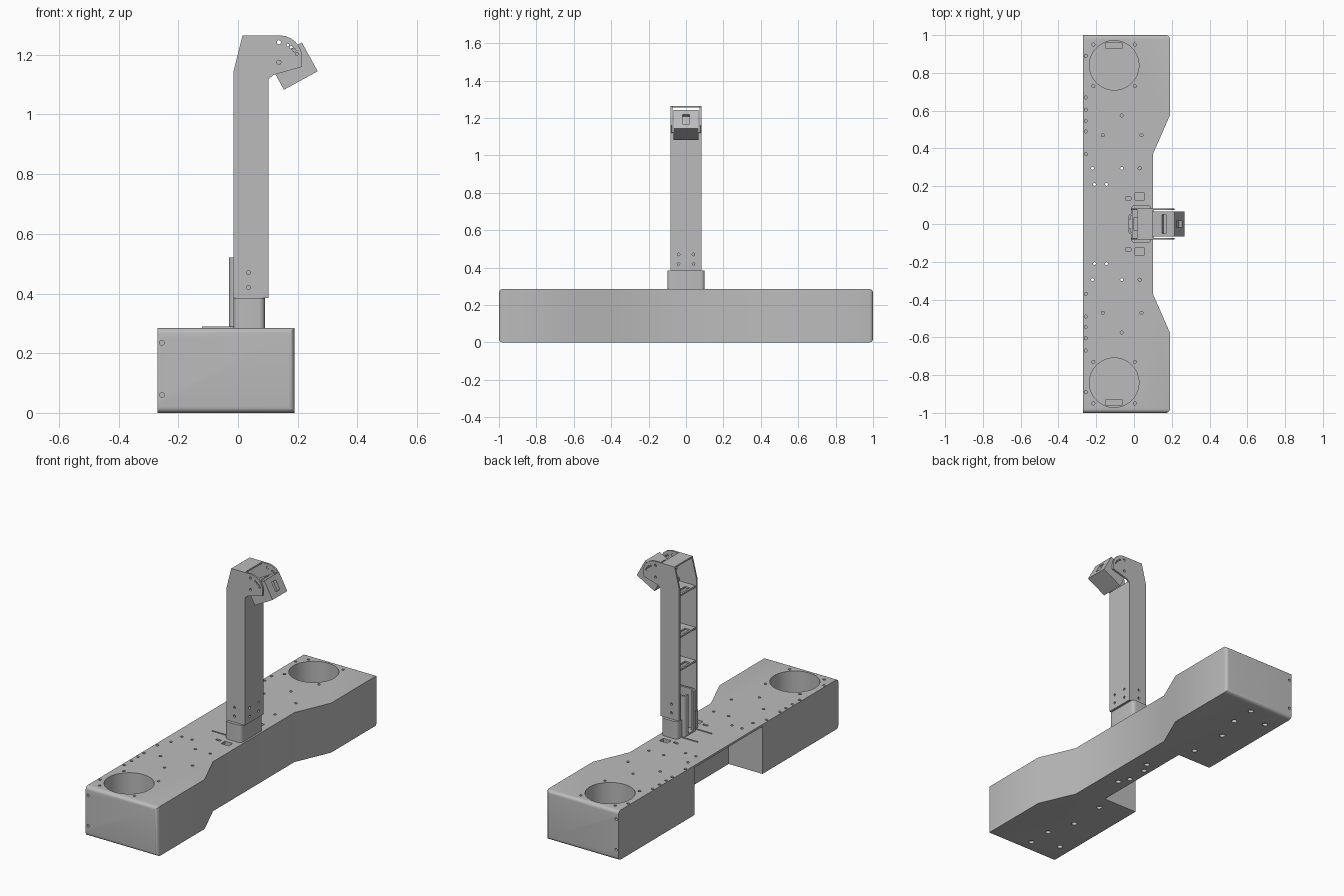
import bpy, bmesh, math
from mathutils import Matrix, Vector

if "Cube" in bpy.data.objects:
    bpy.data.objects.remove(bpy.data.objects["Cube"], do_unlink=True)

grey = bpy.data.materials.new("mid grey")
grey.use_nodes = True
grey.diffuse_color = (0.5, 0.5, 0.5, 1)
grey.node_tree.nodes["Principled BSDF"].inputs["Base Color"].default_value = (0.5, 0.5, 0.5, 1)


def finish(bm, name):
    bmesh.ops.recalc_face_normals(bm, faces=bm.faces)
    mesh = bpy.data.meshes.new(name)
    bm.to_mesh(mesh)
    bm.free()
    mesh.materials.append(grey)
    ob = bpy.data.objects.new(name, mesh)
    bpy.context.scene.collection.objects.link(ob)
    return ob


def add_box(bm, lo, hi):
    lo, hi = Vector(lo), Vector(hi)
    m = Matrix.Translation((lo + hi) / 2) @ Matrix.Diagonal((*(hi - lo), 1))
    return bmesh.ops.create_cube(bm, size=1, matrix=m)["verts"]


def add_rod(bm, at, r, depth, axis="Z", seg=16):
    turn = {"X": Matrix.Rotation(math.pi / 2, 4, "Y"), "Z": Matrix(),
            "Y": Matrix.Rotation(math.pi / 2, 4, "X")}[axis]
    bmesh.ops.create_cone(bm, cap_ends=True, segments=seg, radius1=r, radius2=r,
                          depth=depth, matrix=Matrix.Translation(at) @ turn)


def box(name, lo, hi, round_upright=0):
    bm = bmesh.new()
    add_box(bm, lo, hi)
    if round_upright:
        upright = [e for e in bm.edges if abs(e.verts[0].co.z - e.verts[1].co.z) > 0.01]
        bmesh.ops.bevel(bm, geom=upright, offset=round_upright, segments=5,
                        profile=0.5, affect="EDGES")
    return finish(bm, name)


def prism(bm, points, push):
    face = bm.faces.new([bm.verts.new(p) for p in points])
    new = bmesh.ops.extrude_face_region(bm, geom=[face])["geom"]
    bmesh.ops.translate(bm, vec=push, verts=[g for g in new if isinstance(g, bmesh.types.BMVert)])


def cut(ob, bm):
    """Subtract the cutter shape from the object and drop the cutter."""
    cutter = finish(bm, "cutter")
    mod = ob.modifiers.new("cut", "BOOLEAN")
    mod.object, mod.operation, mod.solver = cutter, "DIFFERENCE", "EXACT"
    bpy.context.view_layer.update()
    old = ob.data
    ob.data = bpy.data.meshes.new_from_object(
        ob.evaluated_get(bpy.context.evaluated_depsgraph_get()))
    ob.modifiers.clear()
    bpy.data.meshes.remove(old)
    bpy.data.objects.remove(cutter, do_unlink=True)


TOP = 0.285
# Long base with a narrow waist and rounded end caps
half = [(0.10, 0.37), (0.19, 0.575), (0.19, 1), (-0.27, 1)]
outline = half + [(x, -y) for x, y in reversed(half)]
bm = bmesh.new()
prism(bm, [(x, y, 0) for x, y in outline], (0, 0, TOP))
caps = [e for e in bm.edges if all(abs(v.co.y) > 0.99 for v in e.verts)
        and not all(v.co.x < -0.2 for v in e.verts)]
bmesh.ops.bevel(bm, geom=caps, offset=0.02, segments=5, profile=0.5, affect="EDGES")
base = finish(bm, "base")

# Recess under the top plate, round wells and cable slots
bm = bmesh.new()
add_box(bm, (-0.4, -0.31, -0.1), (-0.055, 0.31, 0.273))
for s in (-1, 1):
    add_rod(bm, (-0.105, s * 0.84, 0.23), 0.131, 0.4, seg=48)
cut(base, bm)
bm = bmesh.new()
for s in (-1, 1):
    add_box(bm, (0.005, s * 0.145 - 0.018, 0.25), (0.055, s * 0.145 + 0.018, 0.3))
    add_box(bm, (-0.045, s * 0.135 - 0.007, 0.25), (-0.015, s * 0.135 + 0.007, 0.3))
    add_box(bm, (-0.15, s * 0.945 - 0.012, 0.02), (-0.06, s * 0.945 + 0.012, 0.06))
cut(base, bm)

# Screw holes in the top, wells, ends and underside
top_holes = [(-0.255, y) for y in (0.37, 0.49, 0.545, 0.605, 0.67, 0.89)]
top_holes += [(x, y) for x in (-0.215, 0.005) for y in (0.73, 0.95)]
top_holes += [(-0.065, 0.575), (0.04, 0.47), (-0.165, 0.47), (-0.065, 0.295),
              (0.03, 0.295), (-0.22, 0.295), (-0.21, 0.21), (-0.145, 0.21)]
well_holes = [(x, y) for x in (-0.18, -0.03) for y in (0.765, 0.915)]
under_holes = [(-0.05, 0.92), (-0.2, 0.86), (-0.05, 0.78), (-0.1, 0.62),
               (-0.09, 0.4), (0.01, 0.12), (-0.02, 0.06)]
bm = bmesh.new()
for s in (-1, 1):
    for x, y in top_holes:
        add_rod(bm, (x, s * y, TOP), 0.008, 0.05)
    for x, y in well_holes:
        add_rod(bm, (x, s * y, 0.03), 0.007, 0.01)
    for x, y in under_holes:
        add_rod(bm, (x, s * y, 0), 0.015, 0.03)
    for z in (0.06, 0.235):
        add_rod(bm, (-0.255, s, z), 0.008, 0.05, "Y")
cut(base, bm)

# Socket at the mast foot, open at the back, with a taller inner sleeve
socket = box("mast_socket", (-0.015, -0.1, TOP), (0.09, 0.1, 0.385), 0.02)
bm = bmesh.new()
add_box(bm, (-0.1, -0.06, 0.2), (0.05, 0.06, 0.5))
cut(socket, bm)
sleeve = box("inner_sleeve", (-0.03, -0.055, TOP), (0.085, 0.055, 0.52), 0.018)
bm = bmesh.new()
add_box(bm, (-0.018, -0.043, 0.295), (0.073, 0.043, 0.6))
cut(sleeve, bm)
bm = bmesh.new()
add_box(bm, (-0.1, -0.022, 0.295), (0.0, 0.022, 0.6))
cut(sleeve, bm)
for s in (-1, 1):
    box("cable_guide", (-0.12, s * 0.063 - 0.003, TOP), (-0.01, s * 0.063 + 0.003, TOP + 0.004))

# Mast cheeks with a rounded head
arc = [(0.14 + 0.075 * math.sin(a), 1.19 + 0.075 * math.cos(a))
       for a in (math.radians(15 * i) for i in range(7))]
profile = [(-0.015, 0.385), (-0.015, 1.145), (0.015, 1.265)] + arc
profile += [(0.215, 1.16), (0.12, 1.133), (0.103, 1.12), (0.103, 0.385)]
for s, side in ((-1, "front"), (1, "back")):
    bm = bmesh.new()
    prism(bm, [(x, s * 0.083, z) for x, z in profile], (0, -s * 0.01, 0))
    cheek = finish(bm, side + "_mast_cheek")
    bm = bmesh.new()
    for x, z in [(0.035, 0.42), (0.035, 0.47), (0.137, 1.242), (0.137, 1.175)]:
        add_rod(bm, (x, s * 0.08, z), 0.007, 0.05, "Y")
    for a in (25, 38, 51, 64):
        a = math.radians(a)
        add_rod(bm, (0.14 + 0.063 * math.sin(a), s * 0.08, 1.175 + 0.063 * math.cos(a)),
                0.005, 0.05, "Y", 10)
    cut(cheek, bm)

# Mast face, top plate and inner shelves
face = box("mast_face", (0.093, -0.075, 0.385), (0.103, 0.075, 1.125))
bm = bmesh.new()
for y in (-0.04, 0.04):
    for z in (0.42, 0.47):
        add_rod(bm, (0.1, y, z), 0.007, 0.05, "X")
cut(face, bm)
box("mast_top_plate", (0.016, -0.075, 1.256), (0.1, 0.075, 1.265))
for z in (0.67, 0.86, 1.1):
    shelf = box("mast_shelf", (-0.01, -0.075, z - 0.005), (0.095, 0.075, z + 0.005))
    bm = bmesh.new()
    add_box(bm, (0.0, -0.035, z - 0.1), (0.03, 0.035, z + 0.1))
    cut(shelf, bm)

# Tilted head box with a lens slot and a top slot
head = box("head_box", (-0.0645, -0.067, -0.055), (0.0645, 0.067, 0.055))
bm = bmesh.new()
add_box(bm, (0.045, -0.018, -0.028), (0.1, 0.018, 0.028))
add_box(bm, (-0.012, -0.05, 0.035), (0.012, 0.05, 0.1))
cut(head, bm)
head.location = (0.184, 0, 1.162)
head.rotation_euler = (0, math.radians(-28.7), 0)

# Smooth the rounded parts, keep edges sharp
bpy.ops.object.select_all(action="DESELECT")
for ob in bpy.context.scene.objects:
    if ob.type == "MESH":
        ob.select_set(True)
        bpy.context.view_layer.objects.active = ob
bpy.ops.object.shade_smooth_by_angle(angle=math.radians(30))
